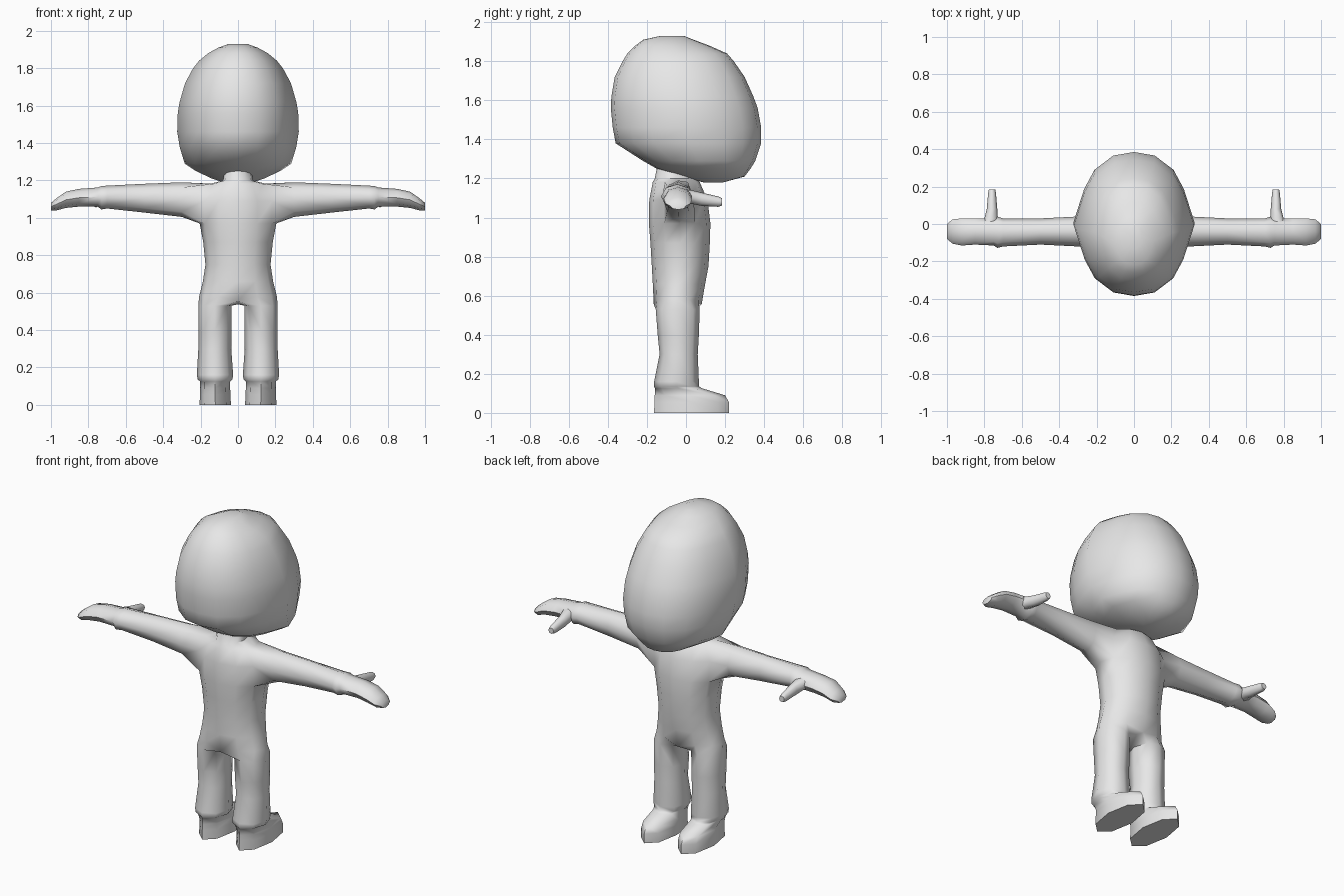
import bpy, bmesh, math

if "Cube" in bpy.data.objects:
    bpy.data.objects.remove(bpy.data.objects["Cube"])

grey = bpy.data.materials.new("plain grey")
grey.diffuse_color = (0.8, 0.8, 0.8, 1)
grey.use_nodes = True
grey.node_tree.nodes["Principled BSDF"].inputs["Base Color"].default_value = grey.diffuse_color


def circle(n, start=0):
    return [(math.cos(math.radians(start + 360 * i / n)),
             math.sin(math.radians(start + 360 * i / n))) for i in range(n)]


def ring(bm, shape, axis, pos, a0, a1, b0, b1):
    """Ring of verts across an axis, fitted to the box a0..a1, b0..b1."""
    out = []
    for u, v in shape:
        p = [(a0 + a1) / 2 + u * (a1 - a0) / 2, (b0 + b1) / 2 + v * (b1 - b0) / 2]
        p.insert(axis, pos)
        out.append(bm.verts.new(p))
    return out


def bridge(bm, a, b, skip=()):
    n = len(a)
    for i in range(n):
        if i not in skip:
            bm.faces.new((a[i], a[(i + 1) % n], b[(i + 1) % n], b[i]))


def loft(bm, rings, cap_start=True):
    for a, b in zip(rings, rings[1:]):
        bridge(bm, a, b)
    if cap_start:
        bm.faces.new(rings[0])
    bm.faces.new(rings[-1])


def finish(bm, name):
    bmesh.ops.delete(bm, geom=[v for v in bm.verts if not v.link_faces], context='VERTS')
    bmesh.ops.recalc_face_normals(bm, faces=bm.faces)
    me = bpy.data.meshes.new(name)
    bm.to_mesh(me)
    bm.free()
    me.materials.append(grey)
    ob = bpy.data.objects.new(name, me)
    bpy.context.collection.objects.link(ob)
    bpy.ops.object.select_all(action='DESELECT')
    ob.select_set(True)
    bpy.context.view_layer.objects.active = ob
    bpy.ops.object.shade_smooth_by_angle(angle=math.radians(60))
    return ob


# Head: rings of height, back, front, half width
quarter = [(1, 0), (.82, .48), (.65, .75), (.34, .95)]
upper = quarter + [(0, 1)] + [(-x, y) for x, y in quarter[:0:-1]]
head_shape = upper + [(-x, -y) for x, y in upper]
bm = bmesh.new()
loft(bm, [ring(bm, head_shape, 2, z, -w, w, y0, y1) for z, y0, y1, w in [
    (1.18, .09, .19, .05), (1.21, -.02, .30, .14), (1.25, -.15, .33, .225),
    (1.29, -.22, .355, .285), (1.38, -.36, .385, .312), (1.46, -.375, .385, .325),
    (1.56, -.385, .367, .322), (1.62, -.382, .345, .312), (1.72, -.365, .30, .283),
    (1.80, -.325, .245, .24), (1.84, -.30, .21, .208), (1.88, -.26, .12, .16),
    (1.91, -.22, .04, .105), (1.93, -.13, -.01, .05)]])
finish(bm, "head")

# Body: torso and neck rings of height, back, front, half width
bm = bmesh.new()
rows = [ring(bm, circle(12), 2, z, -w, w, y0, y1) for z, y0, y1, w in [
    (.58, -.165, .08, .208), (.66, -.17, .098, .188), (.75, -.175, .115, .174),
    (.87, -.182, .122, .186), (.97, -.19, .125, .205), (1.09, -.188, .11, .21),
    (1.182, -.17, .07, .15), (1.20, -.16, .05, .08), (1.30, -.14, .04, .066)]]
SH = 4  # first shoulder row
for k, (a, b) in enumerate(zip(rows, rows[1:])):
    bridge(bm, a, b, (11, 0, 5, 6) if k in (SH, SH + 1) else ())
bm.faces.new(rows[-1])
for i in (3, 9):
    rows[0][i].co.z = .555
crotch = bm.verts.new((0, -.04, .538))

arm = [(.30, -.12, .04, 1.005, 1.19), (.50, -.11, .03, 1.028, 1.182),
       (.70, -.12, .03, 1.05, 1.172), (.73, -.128, .04, 1.045, 1.17),
       (.75, -.115, .03, 1.06, 1.162), (.85, -.11, .03, 1.06, 1.155),
       (.92, -.115, .03, 1.053, 1.14), (.97, -.105, .025, 1.04, 1.105),
       (1.0, -.08, 0, 1.04, 1.08)]
# height, inner, outer, back, front
leg = [(.53, .034, .212, -.155, .07), (.40, .034, .212, -.145, .066),
       (.30, .036, .212, -.135, .06), (.16, .026, .22, -.163, .066),
       (.135, .03, .215, -.165, .066), (.125, .042, .202, -.158, .085),
       (.09, .042, .202, -.16, .20), (.055, .04, .204, -.162, .22),
       (0, .038, .205, -.163, .22)]
for s in (1, -1):
    def col(k, i):
        return rows[k][i % 12 if s > 0 else (6 - i) % 12]
    # Arms and hands grow out of the shoulder openings
    hole = [col(SH, -1), col(SH, 0), col(SH, 1), col(SH + 1, 1),
            col(SH + 2, 1), col(SH + 2, 0), col(SH + 2, -1), col(SH + 1, -1)]
    loft(bm, [hole] + [ring(bm, circle(8, 225), 0, s * x, *r) for x, *r in arm], False)
    # Legs and feet grow out of the hip openings
    hole = [col(0, i) for i in (9, 10, 11, 0, 1, 2, 3)] + [crotch]
    loft(bm, [hole] + [ring(bm, circle(8, 225), 2, z, s * x0, s * x1, y0, y1)
                       for z, x0, x1, y0, y1 in leg], False)
finish(bm, "body")

# Thumbs
for s, side in ((1, "right"), (-1, "left")):
    bm = bmesh.new()
    loft(bm, [ring(bm, circle(8), 1, y, s * x0, s * x1, z0, z1) for y, x0, x1, z0, z1 in [
        (-.03, .73, .83, 1.075, 1.145), (.03, .728, .80, 1.07, 1.14),
        (.08, .731, .787, 1.06, 1.128), (.165, .738, .78, 1.055, 1.108),
        (.185, .742, .776, 1.062, 1.098)]])
    finish(bm, side + "_thumb")
